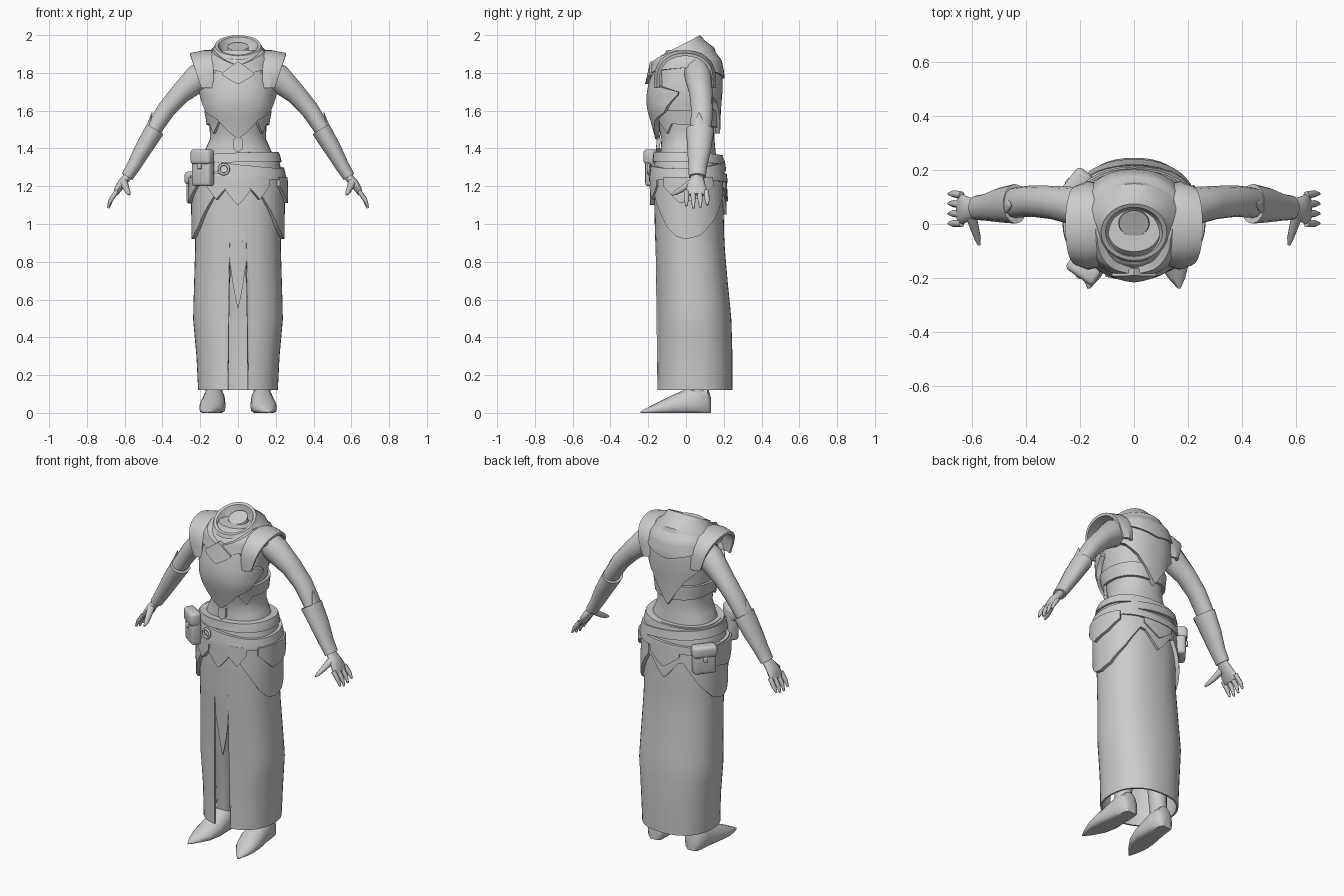
import bpy, bmesh, math
from mathutils import Vector, Matrix

cube = bpy.data.objects.get("Cube")
if cube:
    bpy.data.objects.remove(cube, do_unlink=True)

grey = bpy.data.materials.new("plain_grey")
grey.use_nodes = True
grey.diffuse_color = (0.6, 0.6, 0.6, 1)
grey.node_tree.nodes["Principled BSDF"].inputs["Base Color"].default_value = grey.diffuse_color

# Figure profile: height, half width, front y, back y
BODY = [(0.12, .211, -.155, .245), (0.3, .22, -.15, .246), (0.5, .238, -.15, .24),
        (0.7, .232, -.153, .22), (0.9, .226, -.163, .203), (1.1, .228, -.168, .198),
        (1.25, .225, -.165, .188), (1.36, .2, -.15, .172), (1.45, .162, -.143, .163),
        (1.52, .163, -.16, .163), (1.62, .18, -.19, .168), (1.7, .187, -.188, .175),
        (1.8, .178, -.165, .175), (1.87, .16, -.15, .16), (1.92, .115, -.115, .12)]


def lerp_table(table, t):
    """Values of a sorted table at t, linear between rows."""
    if t <= table[0][0]:
        return table[0][1:]
    for a, b in zip(table, table[1:]):
        if t <= b[0]:
            k = (t - a[0]) / (b[0] - a[0])
            return [p + (q - p) * k for p, q in zip(a[1:], b[1:])]
    return table[-1][1:]


def surf(deg, z, off):
    """Point on the figure; 0 degrees is the front, 90 is +x."""
    hw, yf, yb = lerp_table(BODY, z)
    s, c = math.sin(math.radians(deg)), math.cos(math.radians(deg))
    s, c = [math.copysign(abs(v) ** 0.88, v) for v in (s, c)]
    return Vector(((hw + off) * s, (yf + yb) / 2 - ((yb - yf) / 2 + off) * c, z))


def finish(name, bm, angle=35):
    bmesh.ops.remove_doubles(bm, verts=bm.verts, dist=1e-5)
    bmesh.ops.recalc_face_normals(bm, faces=bm.faces)
    mesh = bpy.data.meshes.new(name)
    bm.to_mesh(mesh)
    bm.free()
    mesh.materials.append(grey)
    for p in mesh.polygons:
        p.use_smooth = True
    mesh.set_sharp_from_angle(angle=math.radians(angle))
    ob = bpy.data.objects.new(name, mesh)
    bpy.context.scene.collection.objects.link(ob)
    return ob


def loft(name, rings, cap=True, side=1, angle=35):
    """Skin closed rings of points; side -1 mirrors in x."""
    bm = bmesh.new()
    rows = [[bm.verts.new((p[0] * side, p[1], p[2])) for p in r] for r in rings]
    n = len(rows[0])
    for a, b in zip(rows, rows[1:]):
        for i in range(n):
            j = (i + 1) % n
            bm.faces.new((a[i], a[j], b[j], b[i]))
    if cap:
        for r in (rows[0], rows[-1]):
            for i in range(n // 2 - 1):
                bm.faces.new((r[i], r[i + 1], r[n - 2 - i], r[n - 1 - i]))
    return finish(name, bm, angle)


def wrap(name, top, bottom, off=0.015, thick=0.028, rows=8, side=1, cols=30):
    """Plate lying on the figure between two (degrees, z) outlines."""
    a, b = top[0][0], top[-1][0]
    degs = {a + (b - a) * i / cols for i in range(cols + 1)}
    degs |= {p[0] for p in top + bottom if a <= p[0] <= b}
    rings = []
    for d in sorted(degs):
        zt, zb = lerp_table(top, d)[0], lerp_table(bottom, d)[0]
        zb = min(zb, zt - 0.003)
        zs = [zt + (zb - zt) * i / rows for i in range(rows + 1)]
        rings.append([surf(d, z, off) for z in zs] +
                     [surf(d, z, off - thick) for z in reversed(zs)])
    return loft(name, rings, cap=b - a < 360, side=side)


def mirrored(half):
    """Outline for 0 degrees upward, repeated on the other side."""
    return [(-d, z) for d, z in reversed(half) if d > 0] + half


def tube(name, pts, radii, side=1, n=14):
    """Rounded limb; radii are (along y, across)."""
    pts = [Vector(p) for p in pts]
    rings = []
    for i, p in enumerate(pts):
        d = (pts[min(i + 1, len(pts) - 1)] - pts[max(i - 1, 0)]).normalized()
        u = Vector((0, 1, 0)) if abs(d.y) < 0.9 else Vector((1, 0, 0))
        u = (u - d * u.dot(d)).normalized()
        v = d.cross(u)
        ru, rv = radii[i]
        rings.append([p + u * ru * math.cos(t) + v * rv * math.sin(t)
                      for t in (math.tau * k / n for k in range(n))])
    return loft(name, rings, side=side, angle=50)


def pouch(name, loc, size, turn):
    """Bevelled bag with a flap and a stud."""
    for part, s, o in ((name, size, (0, 0, 0)),
                       (name + "_flap", (size[0] * 1.08, size[1] * 1.1, size[2] * .42), (0, -.006, size[2] * .32)),
                       (name + "_stud", (.025, .02, .03), (0, -size[1] * .55, size[2] * .06))):
        bm = bmesh.new()
        bmesh.ops.create_cube(bm, size=1)
        bmesh.ops.scale(bm, vec=s, verts=bm.verts)
        bmesh.ops.bevel(bm, geom=bm.edges[:], offset=min(s) * .28, segments=3, affect='EDGES', profile=.5)
        ob = finish(part, bm, 60)
        rot = Matrix.Rotation(math.radians(turn), 4, 'Z')
        ob.matrix_world = Matrix.Translation(loc) @ rot @ Matrix.Translation(o)


# Torso
loft("torso", [[surf(d, z, -.013) for d in range(0, 360, 10)]
               for z in (1.1, 1.2, 1.25, 1.3, 1.36, 1.41, 1.45, 1.49, 1.52, 1.57, 1.62, 1.66, 1.7, 1.75, 1.8, 1.84, 1.87, 1.92)])

# Long skirt with a front slit, and the strip hanging behind its edges
wrap("skirt", [(0, 1.24), (360, 1.24)],
     [(0, .92), (9, .9), (12, .12), (348, .12), (351, .9), (360, .92)], 0, .01, 18, cols=48)
wrap("slit_strip", mirrored([(0, .97), (14, .97)]), mirrored([(0, .55), (5, .68), (11, .86), (14, .9)]), -.003, .008)


# Belt wraps: base, upper band, slanted sash, lower strap
def band(name, z, height, tilt, phase, off, thick):
    mid = [(d, z + tilt * math.sin(math.radians(d + phase))) for d in range(0, 361, 10)]
    wrap(name, [(d, m + height / 2) for d, m in mid], [(d, m - height / 2) for d, m in mid], off, thick, 4, cols=36)


band("belt_base", 1.29, .15, 0, 0, .012, .04)
band("belt_upper", 1.345, .05, .012, 40, .024, .045)
band("belt_sash", 1.3, .05, .03, 200, .03, .03)
band("belt_strap", 1.245, .045, .012, 20, .03, .03)

# Centre hip points, front and back
wrap("front_point", mirrored([(0, 1.25), (16, 1.25)]), mirrored([(0, 1.1), (10, 1.16), (16, 1.2)]), .024)
wrap("back_point", [(145, 1.25), (215, 1.25)], [(145, 1.17), (162, 1.15), (180, 1.05), (198, 1.15), (215, 1.17)], .016)
wrap("back_upper_point", [(160, 1.25), (200, 1.25)], [(160, 1.19), (180, 1.12), (200, 1.19)], .026)

# Chest plate, pendants, scarf, back cape and rib wrap
wrap("chest_plate", mirrored([(0, 1.82), (22, 1.86), (38, 1.79), (46, 1.73), (82, 1.7)]),
     mirrored([(0, 1.45), (14, 1.49), (32, 1.55), (58, 1.59), (70, 1.64), (82, 1.685)]), .02)
wrap("collar_pendant", mirrored([(0, 1.86), (20, 1.8)]), mirrored([(0, 1.74), (20, 1.79)]), .038)
wrap("waist_pendant", mirrored([(0, 1.46), (6, 1.45)]), mirrored([(0, 1.38), (6, 1.4)]), .012, .02, 4, cols=6)
wrap("scarf", mirrored([(0, 1.84), (30, 1.88), (70, 1.92), (100, 1.92)]), mirrored([(0, 1.78), (30, 1.81), (100, 1.83)]), .028)
wrap("back_cape", [(100, 1.91), (260, 1.91)],
     [(100, 1.74), (128, 1.7), (150, 1.64), (166, 1.56), (180, 1.48), (194, 1.56), (210, 1.64), (232, 1.7), (260, 1.74)], .018)
wrap("back_cowl", [(95, 1.92), (265, 1.92)], [(95, 1.84), (180, 1.77), (265, 1.84)], .028)
wrap("rib_wrap", [(35, 1.6), (325, 1.6)],
     [(35, 1.54), (50, 1.48), (65, 1.53), (180, 1.51), (295, 1.53), (310, 1.48), (325, 1.54)], .002)

# Slanted open collar running down to the neck stump: rx, ry, centre y, z, slope
COLLAR = [(.19, .165, 0, 1.86, .15), (.168, .15, 0, 1.9, .22), (.135, .122, -.02, 1.92, .4),
          (.122, .105, -.03, 1.945, .52), (.106, .092, -.03, 1.943, .52), (.085, .075, -.015, 1.905, .4),
          (.06, .054, 0, 1.9, .3), (.055, .048, .002, 1.94, .45)]
loft("collar", [[(rx * math.sin(t), cy - ry * math.cos(t), z - k * ry * math.cos(t))
                 for t in (math.tau * i / 32 for i in range(32))] for rx, ry, cy, z, k in COLLAR])

# Pouches and belt buckle
pouch("front_pouch", (-.185, -.165, 1.295), (.115, .06, .19), -35)
pouch("back_pouch", (-.215, .135, 1.19), (.13, .065, .165), 232)
bpy.ops.mesh.primitive_torus_add(major_radius=.026, minor_radius=.007, major_segments=20, minor_segments=8,
                                 location=(-.075, -.195, 1.29), rotation=(math.pi / 2, 0, -.2))
buckle = bpy.context.object
buckle.name = "belt_buckle"
buckle.data.materials.append(grey)
bpy.ops.object.shade_smooth()

for side, word in ((1, "left_"), (-1, "right_")):
    # Hip drapes and small front points
    wrap(word + "hip_drape", [(24, 1.25), (155, 1.25)],
         [(24, 1.17), (42, 1.07), (58, .98), (72, .935), (86, .92), (104, .94), (130, 1.03), (155, 1.16)], .02, side=side)
    wrap(word + "hip_flap", [(55, 1.25), (125, 1.25)], [(55, 1.2), (80, 1.11), (105, 1.14), (125, 1.2)], .038, side=side)
    wrap(word + "front_flap", [(12, 1.25), (38, 1.25)], [(12, 1.19), (24, 1.13), (38, 1.2)], .03, side=side)

    # Shoulder pad arching front to back, wider over the top
    arch = []
    for i in range(21):
        c, s = math.cos(math.pi * i / 20), math.sin(math.pi * i / 20) ** .6
        outer = [(x, -.005 - r * c, 1.72 + h * s)
                 for x, r, h in ((.13, .155, .2), (.17 + .01 * s, .165, .2), (.195 + .06 * s, .15, .185))]
        arch.append(outer + [(x - .003, y + .014 * c, z - .016 * s) for x, y, z in reversed(outer)])
    loft(word + "shoulder_pad", arch, side=side)

    # Arm, bracer with its elbow spike
    tube(word + "arm", [(.13, .06, 1.82), (.21, .065, 1.775), (.305, .08, 1.69), (.38, .085, 1.605), (.435, .08, 1.52), (.5, .07, 1.4), (.59, .06, 1.245)],
         [(.07, .07), (.072, .077), (.062, .057), (.058, .05), (.057, .045), (.048, .038), (.032, .024)], side)
    tube(word + "bracer", [(.44, .075, 1.5), (.5, .07, 1.4), (.55, .062, 1.31), (.587, .06, 1.25)],
         [(.074, .053), (.064, .047), (.05, .038), (.045, .033)], side)
    tube(word + "bracer_spike", [(.505, .07, 1.43), (.477, .072, 1.5), (.455, .068, 1.59)],
         [(.055, .022), (.04, .015), (.003, .002)], side)

    # Hand
    tube(word + "palm", [(.58, .06, 1.255), (.615, .056, 1.215), (.635, .055, 1.185), (.65, .055, 1.155)],
         [(.032, .022), (.045, .024), (.055, .02), (.056, .012)], side)
    for i in range(4):
        y, dip = .002 + .035 * i, .012 * abs(i - 1.3)
        tube(word + "finger_%d" % (i + 1), [(.64, y, 1.175), (.672, y * 1.05, 1.13), (.687, y * 1.05, 1.08 + dip)],
             [(.014, .013), (.013, .012), (.006, .006)], side, 8)
    tube(word + "thumb", [(.605, .03, 1.22), (.59, -.02, 1.185), (.58, -.055, 1.165), (.575, -.078, 1.155)],
         [(.02, .022), (.017, .016), (.013, .012), (.005, .005)], side, 8)

    # Leg and pointed shoe
    tube(word + "leg", [(.1, .01, 1.1), (.105, 0, .85), (.115, .01, .55), (.12, .05, .35), (.128, .06, .09)],
         [(.1, .09), (.085, .08), (.06, .058), (.06, .055), (.048, .046)], side)
    shoe = []
    for y, x, w, h in ((.132, .125, .03, .08), (.115, .125, .052, .14), (.05, .127, .06, .15), (0, .13, .064, .125),
                       (-.07, .135, .07, .095), (-.14, .145, .06, .06), (-.2, .158, .032, .03), (-.24, .168, .005, .008)):
        shoe.append([(x + w * math.cos(t), y, h * max(0, .35 + .65 * math.sin(t)))
                     for t in (math.tau * k / 16 for k in range(16))])
    loft(word + "shoe", shoe, side=side, angle=50)
